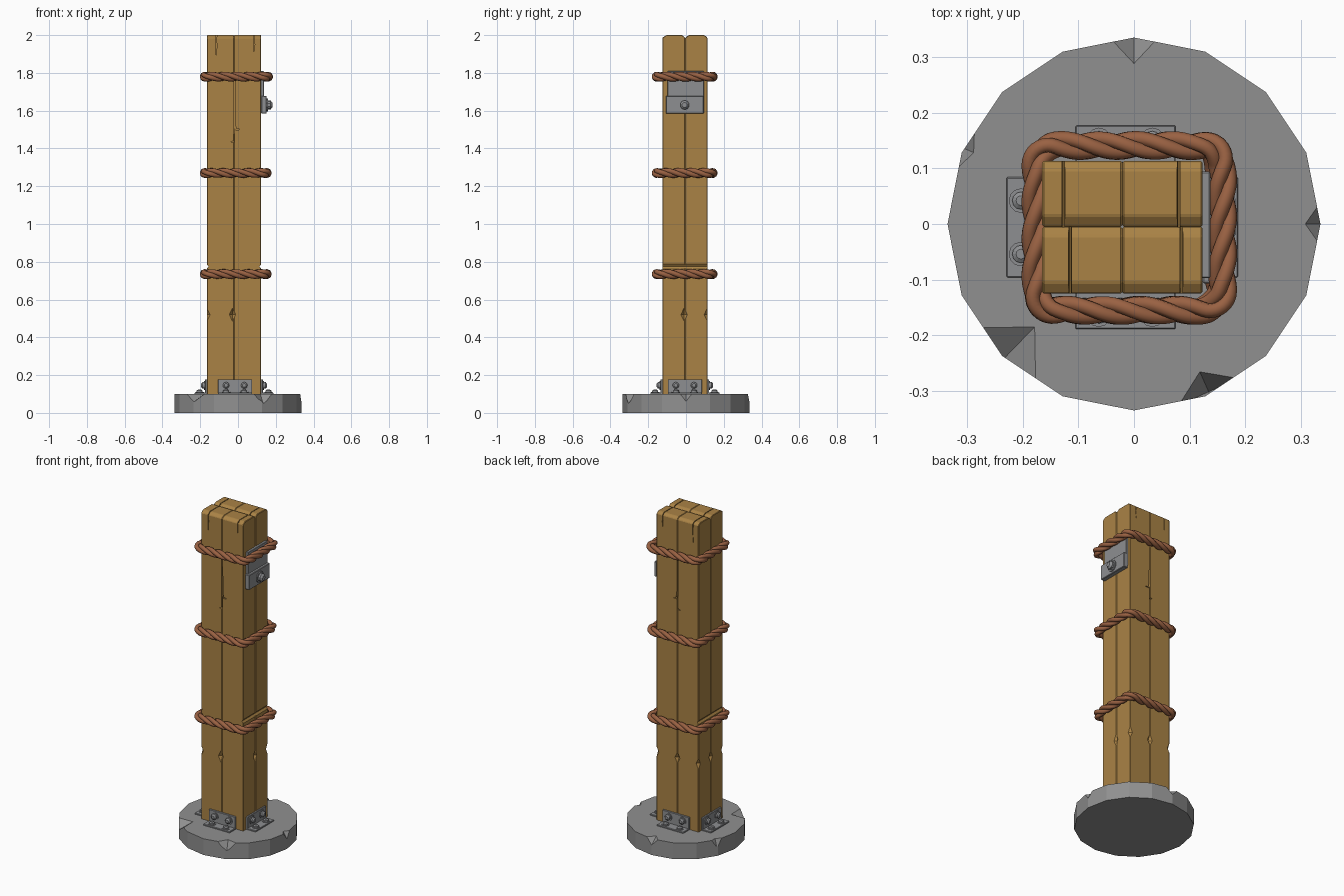
import bpy, bmesh, math
from mathutils import Matrix, Vector

if "Cube" in bpy.data.objects:
    bpy.data.objects.remove(bpy.data.objects["Cube"], do_unlink=True)


def material(name, rgb):
    m = bpy.data.materials.new(name)
    m.use_nodes = True
    m.diffuse_color = (*rgb, 1)
    m.node_tree.nodes["Principled BSDF"].inputs["Base Color"].default_value = (*rgb, 1)
    return m


WOOD = material("warm wood", (0.40, 0.225, 0.06))
ROPE = material("brown rope", (0.32, 0.12, 0.055))
STONE = material("grey stone", (0.28, 0.28, 0.28))
METAL = material("grey metal", (0.27, 0.275, 0.285))


def finish(bm, name, mat):
    bmesh.ops.recalc_face_normals(bm, faces=bm.faces)
    mesh = bpy.data.meshes.new(name)
    bm.to_mesh(mesh)
    bm.free()
    mesh.materials.append(mat)
    ob = bpy.data.objects.new(name, mesh)
    bpy.context.collection.objects.link(ob)
    return ob


def prism(bm, points, direction):
    """Extrude a closed outline along a direction."""
    face = bm.faces.new([bm.verts.new(p) for p in points])
    out = bmesh.ops.extrude_face_region(bm, geom=[face])["geom"]
    bmesh.ops.translate(bm, vec=direction,
                        verts=[v for v in out if isinstance(v, bmesh.types.BMVert)])


def box(bm, lo, hi, matrix=Matrix(), bevel=0.0):
    lo, hi = Vector(lo), Vector(hi)
    place = Matrix.Translation((lo + hi) / 2) @ Matrix.Diagonal((*(hi - lo), 1))
    verts = bmesh.ops.create_cube(bm, size=1, matrix=matrix @ place)["verts"]
    if bevel:
        edges = list({e for v in verts for e in v.link_edges})
        bmesh.ops.bevel(bm, geom=edges, offset=bevel, segments=1, affect='EDGES')


def diamond(bm, loc, radii, angle=0.0):
    place = (Matrix.Translation(loc) @ Matrix.Rotation(angle, 4, 'Z')
             @ Matrix.Diagonal((*radii, 1)))
    bmesh.ops.create_uvsphere(bm, u_segments=4, v_segments=2, radius=1, matrix=place)


def bolt(bm, loc, axis, radius, height, matrix=Matrix(), sides=12):
    """Washer, body and narrower cap stacked along an axis."""
    turn = Vector(axis).to_track_quat('Z', 'Y').to_matrix().to_4x4()
    start = 0
    for r1, r2, h in ((1, 1, .2), (.72, .72, .45), (.72, .4, .35)):
        place = (matrix @ Matrix.Translation(loc) @ turn
                 @ Matrix.Translation((0, 0, (start + h / 2) * height)))
        bmesh.ops.create_cone(bm, cap_ends=True, segments=sides, radius1=r1 * radius,
                              radius2=r2 * radius, depth=h * height, matrix=place)
        start += h


def carve(ob, cutter):
    mod = ob.modifiers.new("carve", 'BOOLEAN')
    mod.operation, mod.solver, mod.object = 'DIFFERENCE', 'EXACT', cutter
    bpy.context.view_layer.objects.active = ob
    bpy.ops.object.modifier_apply(modifier=mod.name)


# Post limits
X0, XM, X1 = -0.165, -0.021, 0.123
Y0, YM, Y1 = -0.125, -0.005, 0.113

# Chipped stone base
bm = bmesh.new()
bmesh.ops.create_cone(bm, cap_ends=True, segments=16, radius1=.335, radius2=.335, depth=.1,
                      matrix=Matrix.Translation((0, 0, .05)) @ Matrix.Rotation(math.pi / 8, 4, 'Z'))
base = finish(bm, "stone_base", STONE)
bm = bmesh.new()
for deg, radius, size in ((90, .335, (.048, .045, .04)), (0, .335, (.028, .04, .04)),
                          (156, .335, (.02, .05, .05)), (226, .34, (.085, .085, .045)),
                          (294, .33, (.04, .06, .055))):
    a = math.radians(deg)
    diamond(bm, (radius * math.cos(a), radius * math.sin(a), .101), size, a)
cutter = finish(bm, "base_cutter", STONE)
carve(base, cutter)
bpy.data.objects.remove(cutter, do_unlink=True)

# Cutter for the wood: corner chips, side grooves and splits
bm = bmesh.new()
for x, y in ((X0, Y0), (XM - .008, Y0), (X1, YM - .005), (X1, Y1),
             (XM, Y1), (X0, YM), (X0, Y1)):
    diamond(bm, (x, y, .52), (.017, .017, .036))
for x in (X0, X1):
    prism(bm, [(x - .009, Y0 - .01, .775), (x, Y0 - .01, .787),
               (x + .009, Y0 - .01, .775), (x, Y0 - .01, .763)], (0, .26, 0))
for ya, yb, left, right in ((Y0, YM, -.115, .085), (YM, Y1, -.127, .08)):
    pad = .01 if ya == Y0 else 0
    for x, low in ((left, 1.87), (right, 1.91)):
        prism(bm, [(x - .003, ya - pad, 2.02), (x + .003, ya - pad, 2.02),
                   (x + .002, ya - pad, 1.96), (x + .004, ya - pad, 1.95),
                   (x - .002, ya - pad, low), (x - .001, ya - pad, 1.95)],
              (0, yb - ya + .01 - (0 if pad else .001), 0))
    y, depth = (Y0 - .01, .04) if pad else (Y1 - .03, .04)
    prism(bm, [(XM - .003, y, 1.76), (XM + .004, y, 1.76), (XM + .005, y, 1.53),
               (XM + .012, y, 1.505), (XM + .036, y, 1.5), (XM + .008, y, 1.497),
               (XM + .002, y, 1.51), (XM, y, 1.43), (XM - .02, y, 1.434),
               (XM - .004, y, 1.44)], (0, depth, 0))
cutter = finish(bm, "wood_cutter", WOOD)

# Four beams with sloped shoulders
for row, ya, yb in (("front", Y0, YM), ("back", YM, Y1)):
    for side, xa, xb in (("right", X0, XM), ("left", XM, X1)):
        bm = bmesh.new()
        prism(bm, [(xa, ya, .09), (xa, yb, .09), (xa, yb, 1.988), (xa, yb - .016, 2),
                   (xa, ya + .02, 2), (xa, ya, 1.986)], (xb - xa, 0, 0))
        bmesh.ops.bevel(bm, geom=bm.edges[:], offset=.003, segments=1, affect='EDGES')
        carve(finish(bm, f"beam_{row}_{side}", WOOD), cutter)
bpy.data.objects.remove(cutter, do_unlink=True)

# Angle brackets bolted to the base on all four sides
for name, x, y, quarter in (("front", -.015, Y0, 0), ("left", X1, -.006, 1),
                            ("back", -.015, Y1, 2), ("right", X0, -.006, 3)):
    m = Matrix.Translation((x, y, 0)) @ Matrix.Rotation(quarter * math.pi / 2, 4, 'Z')
    bm = bmesh.new()
    box(bm, (-.09, -.01, .098), (.09, .004, .178), m, .002)
    box(bm, (-.09, -.064, .098), (.09, -.002, .108), m, .002)
    for bx in (-.048, .048):
        bolt(bm, (bx, -.01, .146), (0, -1, 0), .024, .02, m)
        bolt(bm, (bx, -.038, .108), (0, 0, 1), .022, .015, m)
    finish(bm, f"bracket_{name}", METAL)

# Mounting plate with clamp block and bolt
bm = bmesh.new()
box(bm, (X1 - .01, -.097, 1.6), (.137, .094, 1.81), bevel=.002)
box(bm, (X1, -.107, 1.585), (.152, .094, 1.677), bevel=.003)
bolt(bm, (.152, -.007, 1.63), (1, 0, 0), .034, .03, sides=10)
finish(bm, "mounting_plate", METAL)


# Twisted ropes around the post
def ring_point(s, x0, x1, y0, y1, r):
    """Point and outward normal on a rounded rectangle, s from 0 to 1."""
    corners = [(x1 - r, y0 + r), (x1 - r, y1 - r), (x0 + r, y1 - r), (x0 + r, y0 + r)]
    lengths = [y1 - y0 - 2 * r, x1 - x0 - 2 * r] * 2
    arc = r * math.pi / 2
    d = s * (sum(lengths) + 4 * arc)
    for i, (cx, cy) in enumerate(corners):
        a = i * math.pi / 2
        if d <= lengths[i]:
            n = Vector((math.cos(a), math.sin(a), 0))
            return Vector((cx, cy, 0)) + n * r + Vector((-n.y, n.x, 0)) * d, n
        d -= lengths[i]
        if d <= arc:
            a += d / r
            n = Vector((math.cos(a), math.sin(a), 0))
            cx, cy = corners[(i + 1) % 4]
            return Vector((cx, cy, 0)) + n * r, n
        d -= arc
    return Vector((corners[0][0] + r, corners[0][1], 0)), Vector((1, 0, 0))


STEPS, TURNS, STRANDS = 200, 6, 3
for name, z, right in (("top", 1.78, .159), ("middle", 1.27, .152), ("bottom", .735, .152)):
    curve = bpy.data.curves.new(f"rope_{name}", 'CURVE')
    curve.dimensions = '3D'
    curve.bevel_depth, curve.bevel_resolution = .0135, 2
    for k in range(STRANDS):
        spline = curve.splines.new('POLY')
        spline.points.add(STEPS - 1)
        spline.use_cyclic_u = True
        for i, p in enumerate(spline.points):
            pos, n = ring_point(i / STEPS, -.176, right, -.155, .141, .035)
            a = -2 * math.pi * (TURNS * i / STEPS + k / STRANDS)
            pos += n * (.0125 * math.cos(a)) + Vector((0, 0, z + .0125 * math.sin(a)))
            p.co = (*pos, 1)
    curve.materials.append(ROPE)
    ob = bpy.data.objects.new(f"rope_{name}", curve)
    bpy.context.collection.objects.link(ob)
